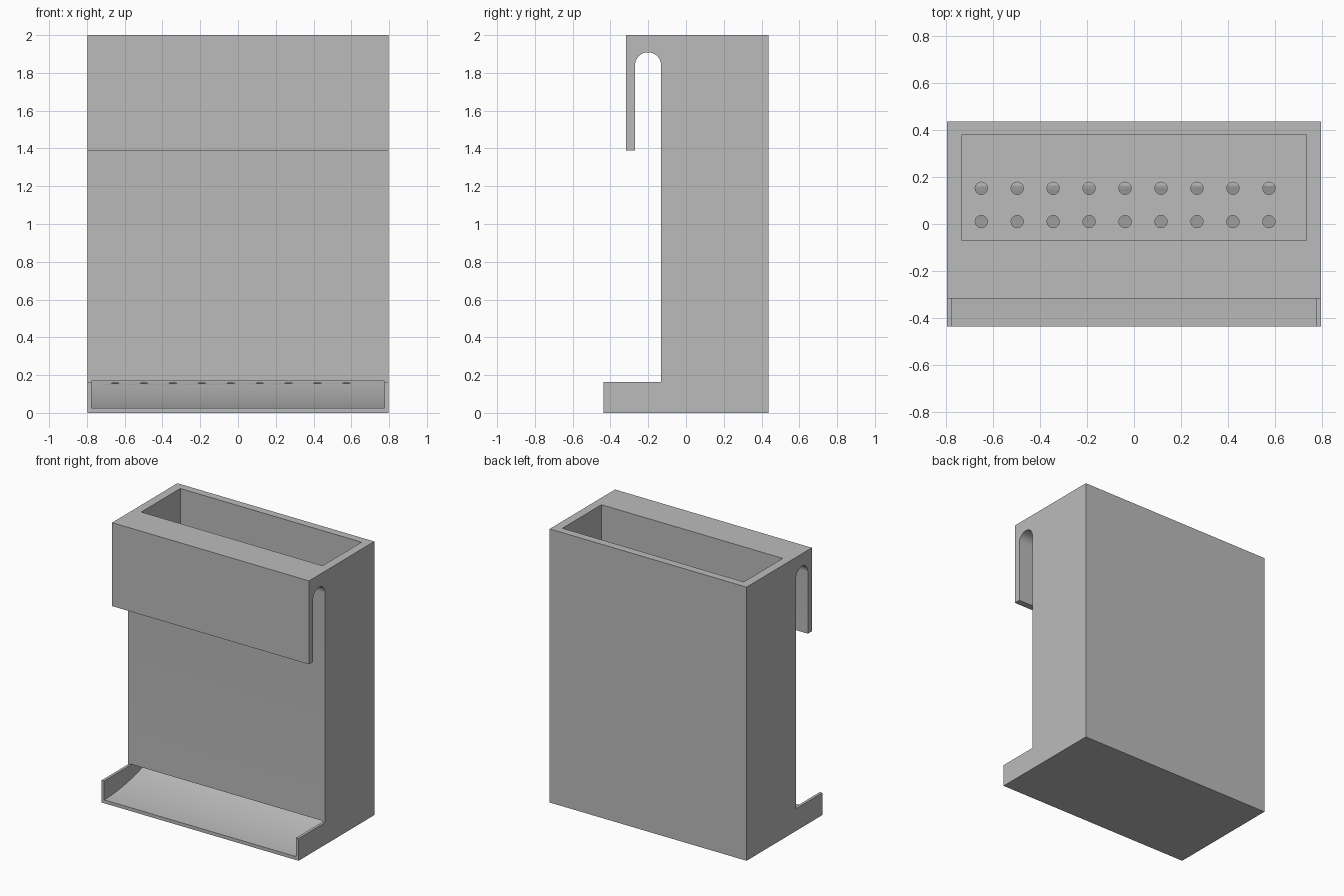
import bpy, bmesh, math
from mathutils import Matrix, Vector

old = bpy.data.objects.get("Cube")
if old:
    bpy.data.objects.remove(old, do_unlink=True)

grey = bpy.data.materials.new("plain grey")
grey.use_nodes = True
GREY = (0.5, 0.5, 0.5, 1)
grey.diffuse_color = GREY
grey.node_tree.nodes["Principled BSDF"].inputs["Base Color"].default_value = GREY


def make_object(name, bm):
    bmesh.ops.recalc_face_normals(bm, faces=bm.faces)
    mesh = bpy.data.meshes.new(name)
    bm.to_mesh(mesh)
    bm.free()
    mesh.materials.append(grey)
    obj = bpy.data.objects.new(name, mesh)
    bpy.context.collection.objects.link(obj)
    return obj


def extrude_side_profile(name, points, half_width):
    """Extrude a (y, z) outline along x."""
    bm = bmesh.new()
    face = bm.faces.new([bm.verts.new((-half_width, y, z)) for y, z in points])
    moved = bmesh.ops.extrude_face_region(bm, geom=[face])["geom"]
    bmesh.ops.translate(bm, vec=(2 * half_width, 0, 0),
                        verts=[v for v in moved if isinstance(v, bmesh.types.BMVert)])
    return make_object(name, bm)


def arc(cy, cz, radius, start, end, steps):
    angles = [math.radians(start + (end - start) * i / steps) for i in range(steps + 1)]
    return [(cy + radius * math.cos(a), cz + radius * math.sin(a)) for a in angles]


def cut(target, cutter):
    mod = target.modifiers.new(cutter.name, "BOOLEAN")
    mod.operation = "DIFFERENCE"
    mod.solver = "EXACT"
    mod.object = cutter
    bpy.ops.object.modifier_apply(modifier=mod.name)
    bpy.data.objects.remove(cutter, do_unlink=True)


FRONT, BACK, WALL = -0.437, 0.437, -0.132

# Body with hanging hook and tray, as one side outline
outline = [(FRONT, 0), (BACK, 0), (BACK, 2), (-0.317, 2), (-0.317, 1.39), (-0.27, 1.39)]
outline += arc(-0.201, 1.84, 0.069, 180, 0, 24)
outline += [(WALL, 0.163), (FRONT, 0.163)]
body = extrude_side_profile("holder_body", outline, 0.796)
bpy.context.view_layer.objects.active = body
body.select_set(True)

# Open storage chamber
chamber = [(-0.07, 0.2), (0.38, 0.2), (0.38, 2.1), (-0.07, 2.1)]
cut(body, extrude_side_profile("chamber_cutter", chamber, 0.733))

# Curved chute that runs out under the chamber floor into the tray
radius, low, high = 1.45, 0.025, 0.17
sweep = math.degrees(math.acos(1 - (high - low) / radius))
chute = [(FRONT - 0.1, high), (FRONT - 0.1, low)]
chute += arc(FRONT, low + radius, radius, -90, -90 + sweep, 20)
cut(body, extrude_side_profile("chute_cutter", chute, 0.776))

# Two rows of drain holes through the chamber floor
bm = bmesh.new()
for row_y in (0.01, 0.152):
    for i in range(9):
        spot = Vector((-0.65 + 0.153 * i, row_y, 0.2))
        bmesh.ops.create_cone(bm, cap_ends=True, segments=24, radius1=0.026, radius2=0.026,
                              depth=0.09, matrix=Matrix.Translation(spot))
cut(body, make_object("hole_cutter", bm))

bpy.ops.object.shade_smooth_by_angle(angle=math.radians(30))
